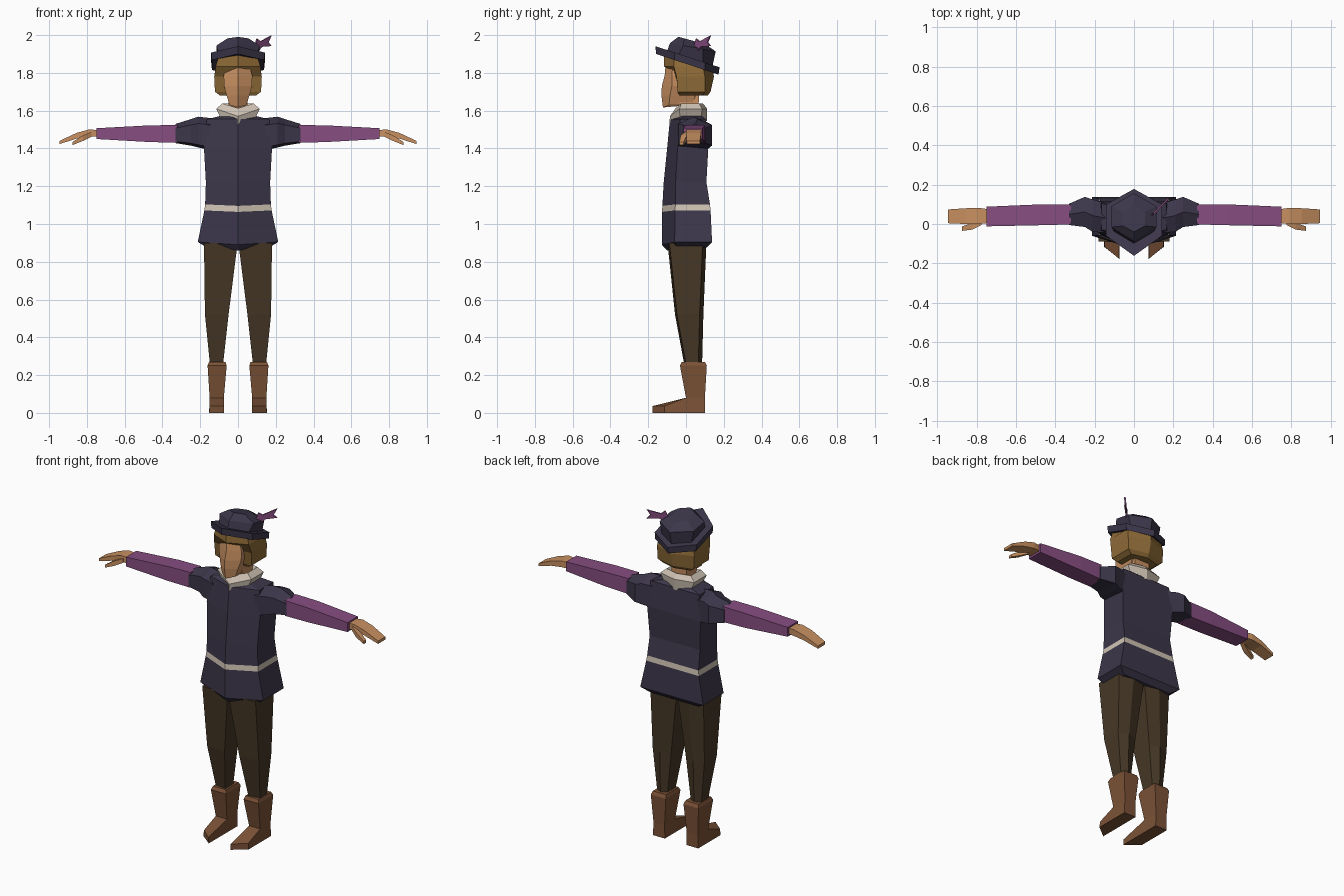
import bpy, bmesh
from mathutils import Vector


def material(name, rgb):
    m = bpy.data.materials.new(name)
    m.diffuse_color = (*rgb, 1)
    return m


NAVY = material("dark_violet_cloth", (0.045, 0.037, 0.068))
PURPLE = material("purple_cloth", (0.24, 0.075, 0.22))
CREAM = material("cream_linen", (0.62, 0.54, 0.45))
SKIN = material("skin", (0.58, 0.28, 0.12))
HAIR = material("hair", (0.27, 0.145, 0.038))
BROWN = material("brown_hose", (0.062, 0.039, 0.020))
LEATHER = material("boot_leather", (0.20, 0.085, 0.038))


def loft(name, rings, mat, side=1, cap=True):
    """Skin a list of equal-length rings; side=-1 mirrors in x."""
    bm = bmesh.new()
    vs = [[bm.verts.new((p[0] * side, p[1], p[2])) for p in r] for r in rings]
    n = len(rings[0])
    for a, b in zip(vs, vs[1:]):
        for i in range(n):
            j = (i + 1) % n
            bm.faces.new((a[i], a[j], b[j], b[i]))
    if cap:
        bm.faces.new(vs[0][::-1])
        bm.faces.new(vs[-1])
    bmesh.ops.recalc_face_normals(bm, faces=bm.faces)
    me = bpy.data.meshes.new(name)
    bm.to_mesh(me)
    bm.free()
    me.materials.append(mat)
    ob = bpy.data.objects.new(name, me)
    bpy.context.collection.objects.link(ob)
    return ob


def penta(w, front, corner, back, z, dip=0.0):
    """Front ridge, two front corners, flat back."""
    return [(0, front, z - dip), (w, corner, z), (w, back, z), (-w, back, z), (-w, corner, z)]


def hexa(w, front, c1, c2, back, z, slope=0.0, dip=0.0):
    """Front and back ridge with straight sides; slope tilts the ring back."""
    pts = [(0, front), (w, c1), (w, c2), (0, back), (-w, c2), (-w, c1)]
    return [(x, y, z + slope * y - (dip if i == 0 else 0)) for i, (x, y) in enumerate(pts)]


def box_x(x, y0, y1, z0, z1):
    return [(x, y0, z0), (x, y1, z0), (x, y1, z1), (x, y0, z1)]


def box_z(z, x0, x1, y0, y1):
    return [(x0, y0, z), (x1, y0, z), (x1, y1, z), (x0, y1, z)]


# Tunic, with the belt band coloured by height
tunic = loft("tunic", [
    penta(0.165, -0.10, -0.05, 0.11, 0.875, 0.015),
    penta(0.213, -0.128, -0.06, 0.138, 0.905, 0.015),
    penta(0.178, -0.127, -0.058, 0.13, 1.072, 0.008),
    penta(0.174, -0.125, -0.056, 0.127, 1.104, 0.008),
    penta(0.170, -0.118, -0.055, 0.108, 1.22),
    penta(0.180, -0.100, -0.045, 0.118, 1.40),
    penta(0.165, -0.085, -0.03, 0.105, 1.555),
    penta(0.080, -0.070, -0.02, 0.08, 1.575)], NAVY)
tunic.data.materials.append(CREAM)
for f in tunic.data.polygons:
    if 1.06 < f.center.z < 1.105:
        f.material_index = 1

# Collar
loft("collar", [
    hexa(0.085, -0.088, -0.03, 0.08, 0.11, 1.545, dip=0.015),
    hexa(0.115, -0.085, -0.035, 0.085, 0.112, 1.61, dip=0.04),
    hexa(0.082, -0.055, -0.025, 0.07, 0.09, 1.638, dip=0.025),
    hexa(0.055, -0.035, -0.02, 0.06, 0.07, 1.60)], CREAM)

# Neck and face
loft("neck", [box_z(1.57, -0.05, 0.05, -0.03, 0.065),
              box_z(1.72, -0.05, 0.05, -0.04, 0.07)], SKIN)
loft("face", [
    hexa(0.045, -0.122, -0.09, 0.03, 0.04, 1.63, dip=0.013),
    hexa(0.060, -0.130, -0.085, 0.05, 0.06, 1.68),
    hexa(0.074, -0.128, -0.075, 0.06, 0.07, 1.73),
    hexa(0.076, -0.113, -0.075, 0.06, 0.07, 1.785),
    hexa(0.060, -0.108, -0.07, 0.06, 0.07, 1.84)], SKIN)

# Hair
loft("hair", [
    hexa(0.095, -0.035, -0.03, 0.09, 0.115, 1.68),
    hexa(0.122, -0.04, -0.045, 0.10, 0.13, 1.70),
    hexa(0.126, -0.06, -0.05, 0.10, 0.148, 1.78),
    hexa(0.118, -0.116, -0.065, 0.09, 0.14, 1.835),
    hexa(0.100, -0.115, -0.06, 0.09, 0.13, 1.88, -0.3)], HAIR)

# Hat: tilted brim and puffed crown
loft("hat_brim", [
    hexa(0.115, -0.13, -0.05, 0.09, 0.145, 1.855, -0.33),
    hexa(0.138, -0.158, -0.06, 0.10, 0.172, 1.848, -0.33),
    hexa(0.142, -0.162, -0.06, 0.10, 0.178, 1.888, -0.33),
    hexa(0.105, -0.11, -0.045, 0.09, 0.14, 1.885, -0.33)], NAVY)
loft("hat_crown", [
    hexa(0.100, -0.10, -0.04, 0.09, 0.14, 1.88, -0.33),
    hexa(0.115, -0.085, -0.015, 0.09, 0.157, 1.942, -0.18),
    hexa(0.055, -0.04, -0.01, 0.06, 0.10, 1.98, -0.27)], NAVY)

# Feather: thin forked plate
outline = [(0, 1.90), (0.0, 1.93), (0.16, 1.95), (0.25, 1.982), (0.42, 1.966), (1, 1.997),
           (0.85, 1.962), (1, 1.942), (0.5, 1.938), (0.25, 1.905)]
loft("feather", [[(0.075 + 0.1 * s + d, 0.03 + 0.1 * s - d, z) for s, z in outline]
                 for d in (-0.003, 0.003)], PURPLE)


def puff(x, y0, y1, z0, z1):
    m, h = (y0 + y1) / 2, (z1 - z0) * 0.22
    return [(x, y0, z0 + h * 0.4), (x, y1, z0), (x, y1, z1 - h), (x, m, z1), (x, y0, z1 - h)]


for side, tag in ((1, "left"), (-1, "right")):
    # Puffed shoulder and sleeve
    loft(tag + "_shoulder_puff", [
        puff(0.14, -0.045, 0.105, 1.39, 1.56), puff(0.21, -0.04, 0.125, 1.405, 1.568),
        puff(0.25, -0.015, 0.138, 1.415, 1.555), puff(0.33, -0.005, 0.103, 1.428, 1.53)],
        NAVY, side)
    loft(tag + "_sleeve", [
        box_x(0.32, -0.002, 0.10, 1.43, 1.524), box_x(0.47, -0.006, 0.10, 1.434, 1.522),
        box_x(0.75, -0.012, 0.088, 1.45, 1.507)], PURPLE, side)
    # Hand and thumb
    loft(tag + "_hand", [
        box_x(0.74, 0.005, 0.075, 1.462, 1.498), box_x(0.79, 0.0, 0.082, 1.462, 1.500),
        box_x(0.855, 0.0, 0.08, 1.452, 1.482), box_x(0.945, 0.004, 0.074, 1.423, 1.440)],
        SKIN, side)
    loft(tag + "_thumb", [
        box_x(0.775, -0.005, 0.025, 1.462, 1.488), box_x(0.82, -0.028, 0.005, 1.440, 1.470),
        box_x(0.875, -0.035, -0.012, 1.418, 1.435)], SKIN, side)
    # Leg: flat front, ridge at the back
    legs = [(0.25, 0.080, 0.148, -0.008, 0.085), (0.52, 0.050, 0.175, -0.058, 0.092),
            (0.90, 0.002, 0.180, -0.098, 0.108)]
    loft(tag + "_leg", [[(a, f, z), (b, f + 0.01, z), (b, k - 0.02, z),
                         ((a + b) / 2, k, z), (a, k - 0.02, z)]
                        for z, a, b, f, k in legs], BROWN, side)
    # Boot shaft and foot with slanted toe
    loft(tag + "_boot_shaft", [
        box_z(0.02, 0.075, 0.150, 0.0, 0.098), box_z(0.08, 0.075, 0.150, 0.0, 0.10),
        box_z(0.25, 0.060, 0.161, -0.032, 0.110), box_z(0.27, 0.066, 0.154, -0.022, 0.10)],
        LEATHER, side)
    loft(tag + "_boot_foot", [
        [(0.073, y0, 0), (0.153, y1, 0), (0.150, y1, z), (0.075, y0, z)]
        for y0, y1, z in ((0.10, 0.10, 0.085), (0.0, 0.0, 0.08), (-0.178, -0.115, 0.036))],
        LEATHER, side)
